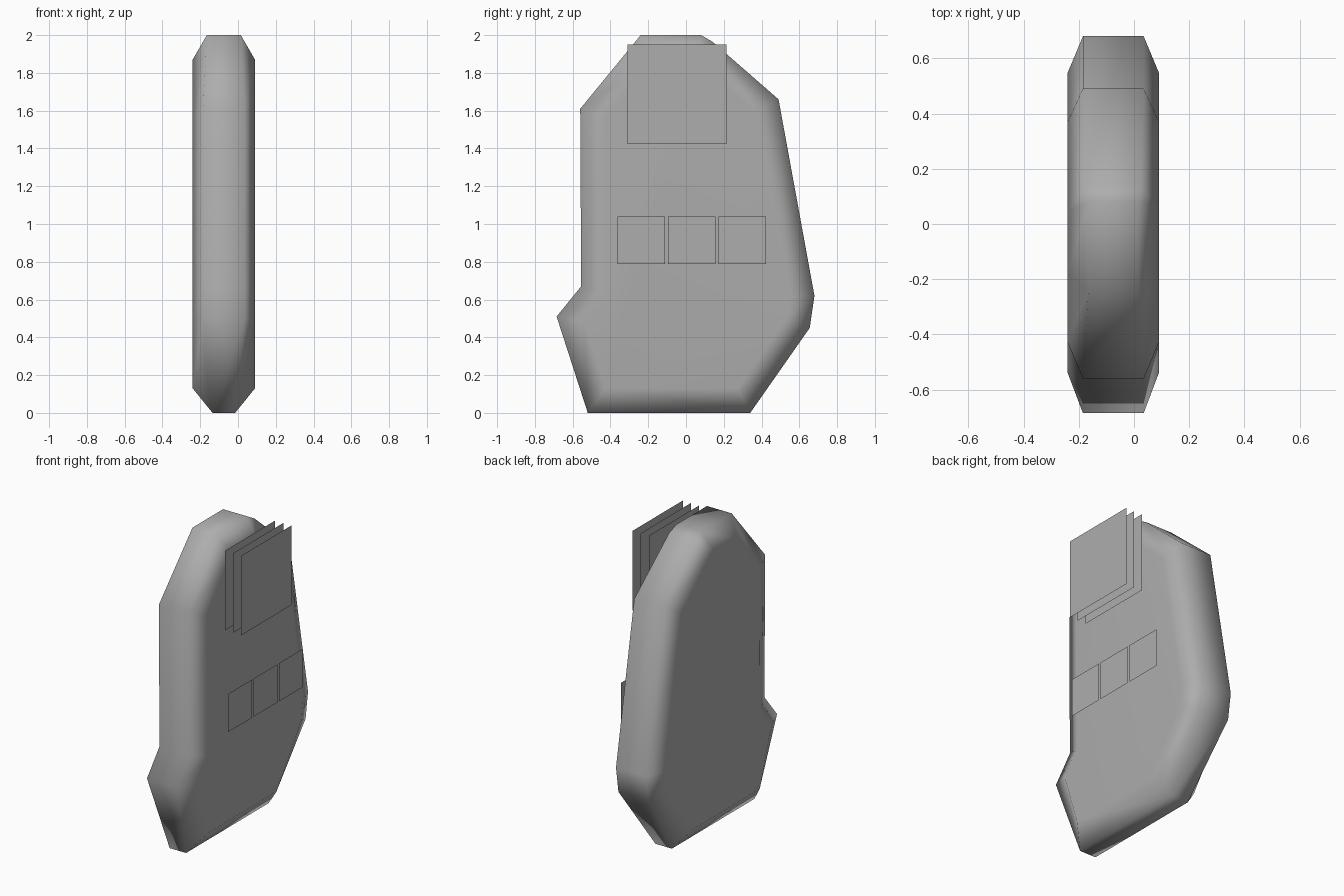
import bpy
import bmesh
import math
from mathutils import Vector

cube = bpy.data.objects.get("Cube")
if cube:
    bpy.data.objects.remove(cube, do_unlink=True)

grey = bpy.data.materials.new("plain grey")
grey.use_nodes = True
COLOUR = (0.42, 0.42, 0.42, 1)
grey.diffuse_color = COLOUR
grey.node_tree.nodes["Principled BSDF"].inputs["Base Color"].default_value = COLOUR


def add_object(name, bm):
    mesh = bpy.data.meshes.new(name)
    bm.to_mesh(mesh)
    bm.free()
    mesh.materials.append(grey)
    obj = bpy.data.objects.new(name, mesh)
    bpy.context.collection.objects.link(obj)
    return obj


def inset_outline(points, distance):
    """Move every corner inward along its mitre (clockwise outline)."""
    result = []
    for i, p in enumerate(points):
        a = (p - points[i - 1]).normalized()
        b = (points[(i + 1) % len(points)] - p).normalized()
        na, nb = Vector((a.y, -a.x)), Vector((b.y, -b.x))
        result.append(p + (na + nb) * distance / (1 + na.dot(nb)))
    return result


# Side profile of the body: y, z, half width of the rim
PROFILE = [(-0.24, 2.0, 0.09), (0.08, 2.0, 0.09), (0.14, 1.965, 0.10),
           (0.49, 1.66, 0.11), (0.68, 0.62, 0.11), (0.655, 0.45, 0.11),
           (0.34, 0.0, 0.06), (-0.52, 0.0, 0.06), (-0.685, 0.51, 0.11),
           (-0.555, 0.67, 0.11), (-0.56, 1.61, 0.11)]
CENTRE, HALF = -0.075, 0.165


def build_body():
    outer = [Vector(p[:2]) for p in PROFILE]
    inner = inset_outline(outer, 0.13)
    bm = bmesh.new()

    def ring(points, widths, side):
        return [bm.verts.new((CENTRE + side * w, p.x, p.y))
                for p, w in zip(points, widths)]

    rim = [p[2] for p in PROFILE]
    flat = [HALF] * len(PROFILE)
    rings = [ring(inner, flat, -1), ring(outer, rim, -1),
             ring(outer, rim, 1), ring(inner, flat, 1)]
    for r, s in zip(rings, rings[1:]):
        for i in range(len(r)):
            j = (i + 1) % len(r)
            bm.faces.new((r[i], r[j], s[j], s[i]))
    bm.faces.new(rings[0])
    bm.faces.new(rings[-1])
    bmesh.ops.recalc_face_normals(bm, faces=bm.faces)
    return add_object("body", bm)


body = build_body()
bpy.ops.object.select_all(action='DESELECT')
body.select_set(True)
bpy.context.view_layer.objects.active = body
bpy.ops.object.shade_smooth_by_angle(angle=math.radians(75))
weighted = body.modifiers.new("even shading", 'WEIGHTED_NORMAL')
weighted.keep_sharp = True


# Thin square panels standing off the left side
def panel(name, x, y, z, size):
    bm = bmesh.new()
    h = size / 2
    corners = [(-h, -h), (h, -h), (h, h), (-h, h)]
    bm.faces.new([bm.verts.new((x, y + a, z + b)) for a, b in corners])
    return add_object(name, bm)


for i in range(3):
    panel(f"upper_panel_{i + 1}", 0.12 + 0.06 * i, -0.047, 1.687, 0.525)
    panel(f"lower_panel_{i + 1}", 0.18, 0.03 + 0.267 * (i - 1), 0.915, 0.252)
